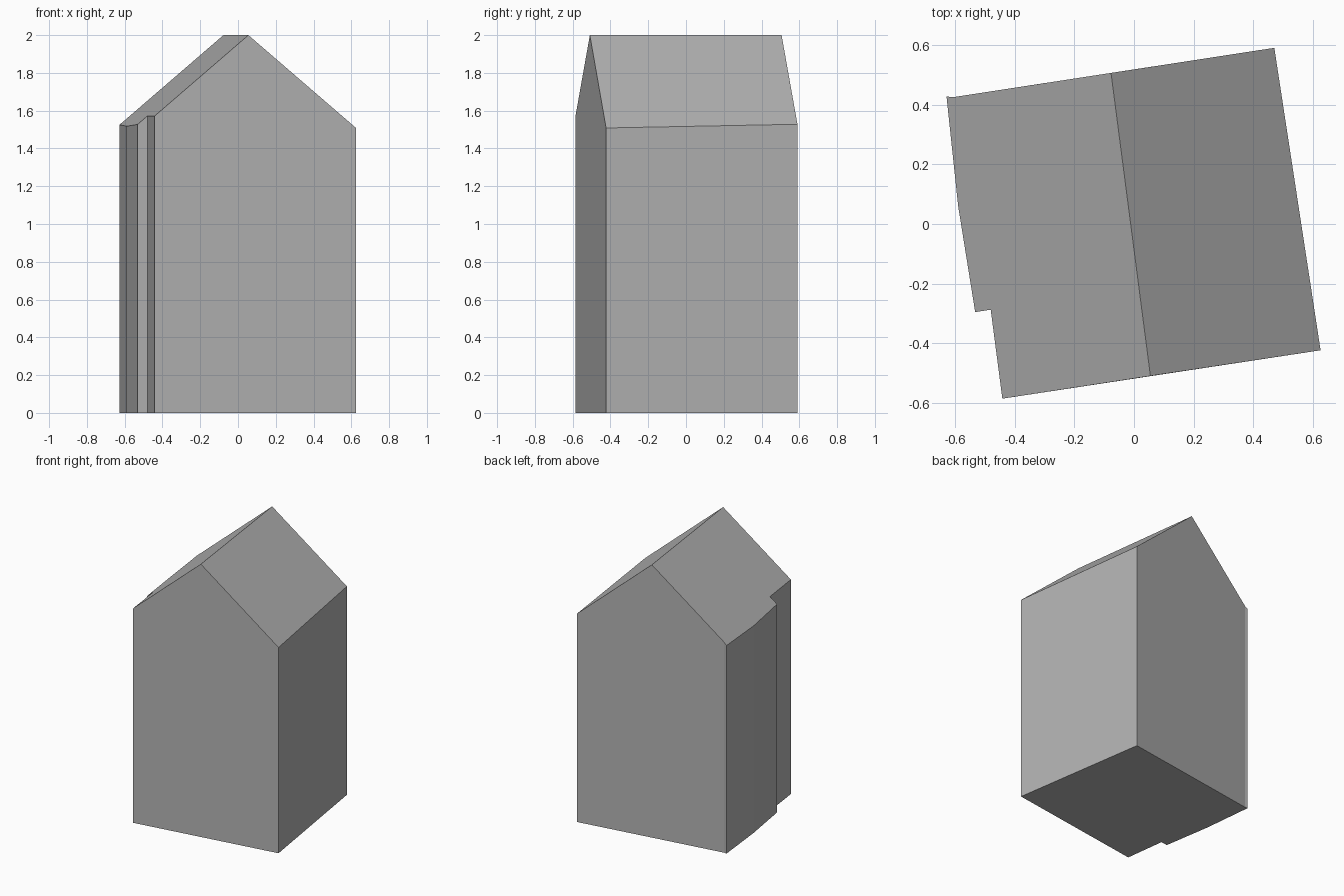
import bpy, bmesh
from mathutils import Vector

cube = bpy.data.objects.get("Cube")
if cube:
    bpy.data.objects.remove(cube)

# Wall colour
grey = bpy.data.materials.new("plain grey")
grey.use_nodes = True
colour = (0.45, 0.45, 0.45, 1)
grey.diffuse_color = colour
grey.node_tree.nodes["Principled BSDF"].inputs["Base Color"].default_value = colour

# Plan outline, split where the ridge meets each gable
RIDGE_FRONT, RIDGE_BACK = Vector((0.055, -0.509)), Vector((-0.077, 0.506))
right_side = [Vector(p) for p in ((0.625, -0.423), (0.47, 0.59))]
left_side = [Vector(p) for p in ((-0.605, 0.425), (-0.628, 0.427), (-0.589, 0.06),
                                 (-0.532, -0.295), (-0.48, -0.287), (-0.441, -0.585))]
TOP, PITCH = 2.0, 0.853
across = (RIDGE_BACK - RIDGE_FRONT).normalized().orthogonal()


def roof_height(p):
    return TOP - PITCH * abs((p - RIDGE_FRONT).dot(across))


# Walls, floor and the two roof slopes
bm = bmesh.new()
plan = [RIDGE_FRONT, *right_side, RIDGE_BACK, *left_side]
low = [bm.verts.new((p.x, p.y, 0)) for p in plan]
high = [bm.verts.new((p.x, p.y, roof_height(p))) for p in plan]
count, back = len(plan), len(right_side) + 1
for i in range(count):
    j = (i + 1) % count
    bm.faces.new((low[i], low[j], high[j], high[i]))
bm.faces.new(low[::-1])
bm.faces.new(high[:back + 1])
bm.faces.new(high[back:] + high[:1])

# Merge the halves of each flat gable
gable_seams = [bm.edges.get((low[i], high[i])) for i in (0, back)]
bmesh.ops.dissolve_edges(bm, edges=gable_seams, use_verts=True)
bmesh.ops.recalc_face_normals(bm, faces=bm.faces)

mesh = bpy.data.meshes.new("gabled_house")
bm.to_mesh(mesh)
bm.free()
mesh.materials.append(grey)
house = bpy.data.objects.new("gabled_house", mesh)
bpy.context.collection.objects.link(house)
